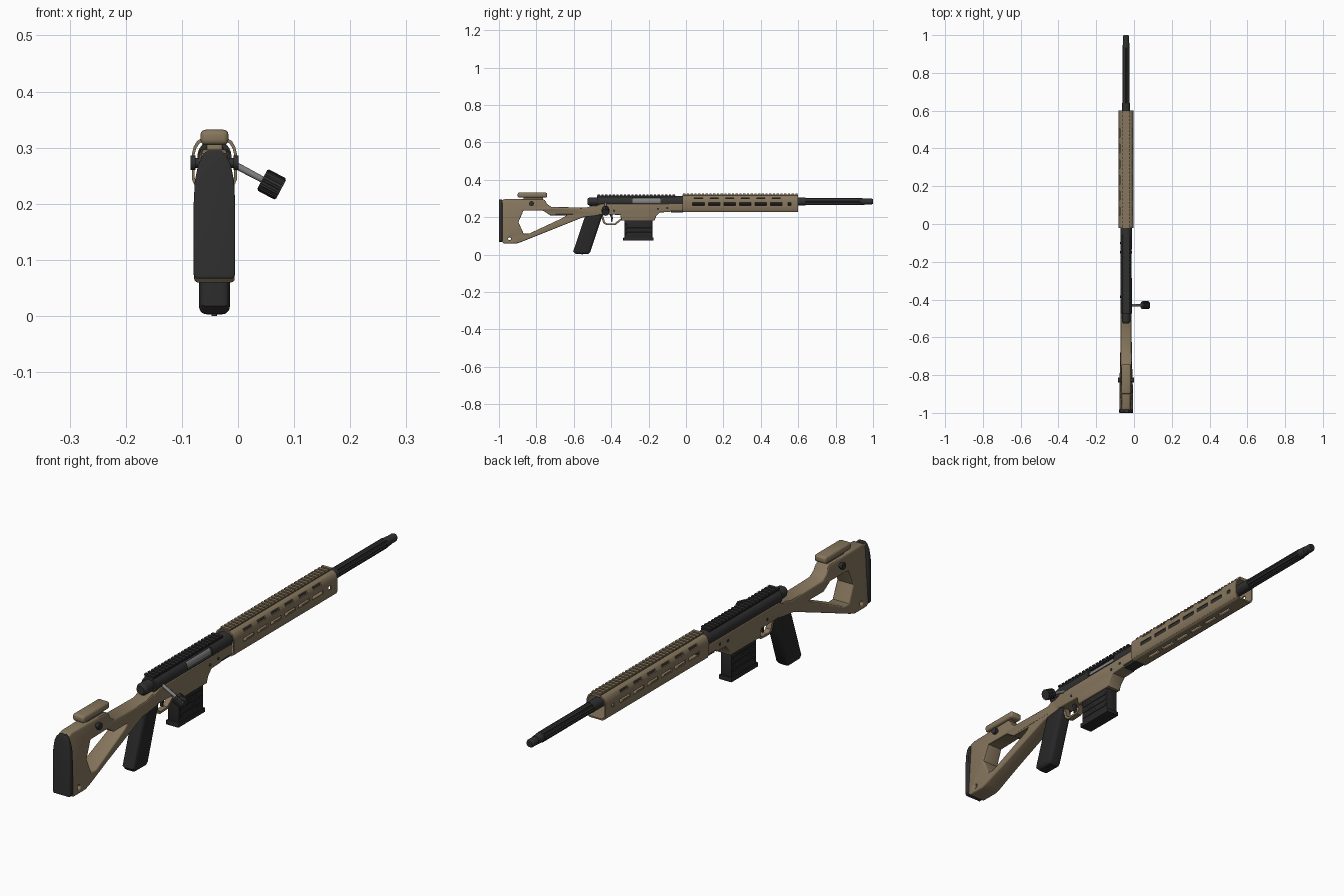
import bpy, bmesh, math
from mathutils import Vector, Matrix

cube = bpy.data.objects.get("Cube")
if cube:
    bpy.data.objects.remove(cube, do_unlink=True)

CX = -0.042   # centre plane of the rifle
AX = 0.284    # height of the bore axis
parts = []


def material(name, r, g, b):
    m = bpy.data.materials.new(name)
    m.use_nodes = True
    m.diffuse_color = (r, g, b, 1)
    node = m.node_tree.nodes["Principled BSDF"]
    node.inputs["Base Color"].default_value = (r, g, b, 1)
    node.inputs["Roughness"].default_value = 0.6
    return m


TAN = material("tan", 0.24, 0.182, 0.11)
BLACK = material("black", 0.03, 0.03, 0.031)
DARK = material("dark polymer", 0.021, 0.021, 0.021)
STEEL = material("steel", 0.22, 0.22, 0.22)


def finish(name, bm, mat):
    bmesh.ops.remove_doubles(bm, verts=bm.verts, dist=1e-5)
    bmesh.ops.recalc_face_normals(bm, faces=bm.faces)
    me = bpy.data.meshes.new(name)
    bm.to_mesh(me)
    bm.free()
    me.materials.clear()
    me.materials.append(mat)
    ob = bpy.data.objects.new(name, me)
    bpy.context.collection.objects.link(ob)
    parts.append(ob)
    return ob


def plate(name, loops, half, mat, bevel=0.0, along="x", at=CX, res=2, shape=None):
    """Extrude closed outlines (first is outer, others are holes)."""
    cu = bpy.data.curves.new(name, "CURVE")
    cu.dimensions, cu.fill_mode = "2D", "BOTH"
    cu.extrude, cu.bevel_depth = half - bevel, bevel
    cu.bevel_resolution, cu.offset = res, -bevel
    for pts in loops:
        sp = cu.splines.new("POLY")
        sp.points.add(len(pts) - 1)
        for p, (a, b) in zip(sp.points, pts):
            p.co = (a, b, 0, 1)
        sp.use_cyclic_u = True
    tmp = bpy.data.objects.new("tmp", cu)
    bpy.context.collection.objects.link(tmp)
    dg = bpy.context.evaluated_depsgraph_get()
    me = bpy.data.meshes.new_from_object(tmp.evaluated_get(dg))
    bpy.data.objects.remove(tmp, do_unlink=True)
    bm = bmesh.new()
    bm.from_mesh(me)
    for v in bm.verts:
        a, b, c = v.co
        if along == "x":
            v.co = (at + c * (shape(a, b) if shape else 1), a, b)
        else:
            v.co = (CX + a, at - c, b)
    return finish(name, bm, mat)


def add_box(bm, lo, hi):
    lo, hi = Vector(lo), Vector(hi)
    mat = Matrix.Translation((lo + hi) / 2) @ Matrix.Diagonal((*(hi - lo), 1))
    return bmesh.ops.create_cube(bm, size=1, matrix=mat)["verts"]


def box(name, w, y, z, mat, bevel=0.0, segs=2):
    bm = bmesh.new()
    add_box(bm, (CX - w, y[0], z[0]), (CX + w, y[1], z[1]))
    if bevel:
        bmesh.ops.bevel(bm, geom=bm.edges[:], offset=bevel, segments=segs,
                        profile=0.5, affect="EDGES")
    return finish(name, bm, mat)


def rod(name, p, q, r, mat, r2=None, n=24):
    p, q = Vector(p), Vector(q)
    d = q - p
    rot = d.to_track_quat("Z", "Y").to_matrix().to_4x4()
    bm = bmesh.new()
    bmesh.ops.create_cone(bm, cap_ends=True, segments=n, radius1=r,
                          radius2=r if r2 is None else r2, depth=d.length,
                          matrix=Matrix.Translation((p + q) / 2) @ rot)
    return finish(name, bm, mat)


def bore_rod(name, y0, y1, r, mat, r2=None):
    return rod(name, (CX, y0, AX), (CX, y1, AX), r, mat, r2)


def cut(target, cutter):
    mod = target.modifiers.new("cut", "BOOLEAN")
    mod.operation, mod.object, mod.solver = "DIFFERENCE", cutter, "EXACT"
    dg = bpy.context.evaluated_depsgraph_get()
    me = bpy.data.meshes.new_from_object(target.evaluated_get(dg))
    target.modifiers.clear()
    me.materials.clear()
    me.materials.append(TAN if target.name == "handguard" else BLACK)
    for p in me.polygons:
        p.material_index = 0
    target.data = me
    parts.remove(cutter)
    bpy.data.objects.remove(cutter, do_unlink=True)


def circle(a, b, r, n=14):
    return [(a + r * math.cos(i * math.tau / n), b + r * math.sin(i * math.tau / n))
            for i in range(n)]


def mirrored(half):
    return half + [(-a, b) for a, b in reversed(half)]


def rail(name, y0, y1, z, w, mat):
    bm = bmesh.new()
    add_box(bm, (CX - w * 0.8, y0, z - 0.012), (CX + w * 0.8, y1, z - 0.005))
    for i in range(round((y1 - y0) / 0.02)):
        y = y0 + 0.02 * i
        add_box(bm, (CX - w, y + 0.003, z - 0.0055), (CX + w, y + 0.015, z))
    return finish(name, bm, mat)


# Skeleton stock, tapering toward the neck and the comb
def stock_width(y, z):
    t = min(max((y + 0.86) / 0.16, 0), 1)
    comb = 1 - 0.4 * min(max((z - 0.225) / 0.07, 0), 1) * (1 - t)
    return (1 - 0.19 * t) * comb


outline = [(-0.985, 0.07), (-0.975, 0.06), (-0.905, 0.06), (-0.88, 0.068),
           (-0.76, 0.116), (-0.55, 0.2), (-0.46, 0.212), (-0.46, 0.262),
           (-0.5, 0.262), (-0.53, 0.252), (-0.72, 0.255), (-0.742, 0.27),
           (-0.755, 0.292), (-0.765, 0.297), (-0.97, 0.297), (-0.985, 0.29)]
opening = [(-0.896, 0.174), (-0.869, 0.236), (-0.765, 0.236), (-0.725, 0.21),
           (-0.64, 0.21), (-0.66, 0.196), (-0.84, 0.112), (-0.868, 0.112)]
plate("stock", [outline, opening, circle(-0.943, 0.085, 0.008)], 0.036, TAN,
      bevel=0.006, shape=stock_width)

# Rubber butt pad with shallow ribs
pad = mirrored([(0.032, 0.067), (0.037, 0.073), (0.037, 0.2), (0.035, 0.24),
                (0.029, 0.27), (0.021, 0.287), (0.012, 0.295)])
plate("butt_pad", [pad], 0.009, BLACK, bevel=0.003, along="y", at=-0.991)
for i in range(4):
    box("pad_rib", 0.03, (-1.0, -0.995), (0.085 + i * 0.012, 0.09 + i * 0.012), BLACK)

# Cheek rest and its adjuster
box("cheek_rest", 0.025, (-0.9, -0.742), (0.305, 0.332), TAN, 0.009, 3)
box("cheek_post", 0.014, (-0.87, -0.765), (0.28, 0.31), TAN, 0.003)
rod("cheek_adjuster", (CX - 0.036, -0.826, 0.273), (CX + 0.036, -0.826, 0.273), 0.009, BLACK)
for s in (-1, 1):
    rod("cheek_knob", (CX + s * 0.034, -0.826, 0.273), (CX + s * 0.043, -0.826, 0.273),
        0.013, BLACK)

# Pistol grip
grip = [(-0.53, 0.225), (-0.445, 0.218), (-0.452, 0.195), (-0.512, 0.014), (-0.524, 0.003),
        (-0.59, 0.004), (-0.603, 0.018), (-0.545, 0.19)]
plate("pistol_grip", [grip], 0.0275, DARK, bevel=0.014, res=4)
rod("grip_screw", (CX, -0.555, 0), (CX, -0.555, 0.01), 0.005, BLACK, n=12)

# Chassis with magazine well
chassis = [(-0.475, 0.215), (-0.352, 0.213), (-0.345, 0.182), (-0.168, 0.182),
           (-0.16, 0.205), (-0.14, 0.226), (-0.085, 0.228), (-0.08, 0.235), (-0.018, 0.235),
           (-0.018, 0.274), (-0.45, 0.272), (-0.49, 0.258)]
plate("chassis", [chassis], 0.03, TAN, bevel=0.004)
box("chassis_insert", 0.022, (-0.08, -0.015), (0.226, 0.24), BLACK)
for y, z in ((-0.1, 0.25), (-0.385, 0.235), (-0.15, 0.245)):
    rod("chassis_pin", (CX - 0.031, y, z), (CX + 0.031, y, z), 0.006, BLACK, n=16)

# Trigger guard and trigger
guard = [(-0.46, 0.22), (-0.442, 0.168), (-0.425, 0.158), (-0.375, 0.16), (-0.345, 0.185),
         (-0.345, 0.197), (-0.38, 0.168), (-0.42, 0.166), (-0.433, 0.174), (-0.447, 0.22)]
plate("trigger_guard", [guard], 0.011, TAN)
trigger = [(-0.41, 0.218), (-0.4, 0.195), (-0.402, 0.177), (-0.395, 0.175),
           (-0.391, 0.195), (-0.395, 0.218)]
plate("trigger", [trigger], 0.005, BLACK)

# Magazine
box("magazine", 0.024, (-0.328, -0.18), (0.085, 0.2), DARK, 0.004)
for z in (0.108, 0.132, 0.156):
    box("magazine_rib", 0.0255, (-0.32, -0.186), (z, z + 0.012), DARK, 0.001, 1)
box("magazine_base", 0.027, (-0.336, -0.174), (0.075, 0.092), DARK, 0.003)

# Receiver, with an ejection port showing the bolt
receiver = bore_rod("receiver", -0.475, -0.015, 0.0305, BLACK)
bm = bmesh.new()
add_box(bm, (CX + 0.012, -0.285, 0.277), (CX + 0.06, -0.135, 0.305))
cut(receiver, finish("port_cutter", bm, BLACK))
bore_rod("bolt", -0.3, -0.12, 0.0235, STEEL)
bore_rod("bolt_shroud", -0.515, -0.47, 0.0225, BLACK)
bore_rod("shroud_cap", -0.526, -0.515, 0.016, BLACK, 0.0225)
rail("receiver_rail", -0.475, -0.055, 0.321, 0.0215, BLACK)

# Bolt handle with a ribbed knob
root, tip = Vector((CX + 0.02, -0.43, 0.278)), Vector((0.06, -0.43, 0.2345))
axis = (tip - root).normalized()
rod("bolt_handle", root, tip, 0.0065, STEEL, 0.0055, 16)
rod("bolt_knob", tip - axis * 0.019, tip + axis * 0.019, 0.0195, BLACK)
for i in range(12):
    side = Matrix.Rotation(i * math.tau / 12, 3, axis) @ Vector((0, 0.0185, 0))
    rod("knob_rib", tip - axis * 0.017 + side, tip + axis * 0.017 + side, 0.003, BLACK, n=6)

# Hollow handguard with rows of slots
outer = mirrored([(0.027, 0.227), (0.035, 0.232), (0.04, 0.243), (0.04, 0.29), (0.037, 0.302),
                  (0.031, 0.312), (0.022, 0.317)])
inner = [(a * 0.88, 0.272 + (b - 0.272) * 0.88) for a, b in outer]
handguard = plate("handguard", [outer, inner], 0.31, TAN, along="y", at=0.29)
bm = bmesh.new()
for i in range(6):
    y0 = 0.036 + i * 0.083
    y1 = y0 + 0.063
    add_box(bm, (CX - 0.06, y0, 0.264), (CX + 0.06, y1, 0.278))
    add_box(bm, (CX - 0.007, y0, 0.21), (CX + 0.007, y1, 0.24))
    for s in (-1, 1):
        xs = sorted((CX + s * 0.03, CX + s * 0.05))
        add_box(bm, (xs[0], y0 + 0.008, 0.299), (xs[1], y1 - 0.008, 0.309))
add_box(bm, (CX - 0.06, 0.546, 0.264), (CX + 0.06, 0.562, 0.278))
cut(handguard, finish("slot_cutter", bm, TAN))
rail("handguard_rail", -0.018, 0.6, 0.326, 0.02, TAN)

# Barrel with flutes and a stepped muzzle
bore_rod("barrel_shank", -0.02, 0.64, 0.0205, BLACK)
flutes = []
for i in range(64):
    t = i * math.tau / 64
    r = 0.0195 - 0.0035 * max(0, math.cos(8 * t))
    flutes.append((r * math.cos(t), AX + r * math.sin(t)))
plate("barrel_flutes", [flutes], 0.15, BLACK, along="y", at=0.785)
bore_rod("barrel_collar", 0.93, 0.965, 0.0185, BLACK, 0.0165)
bore_rod("muzzle_thread", 0.96, 0.993, 0.0155, BLACK)
bore_rod("muzzle_crown", 0.993, 1.0, 0.0155, BLACK, 0.012)
bore_rod("muzzle_bore", 0.99, 1.0005, 0.006, DARK)

# Smooth shading with sharp edges kept
bpy.ops.object.select_all(action="DESELECT")
for ob in parts:
    ob.select_set(True)
bpy.context.view_layer.objects.active = parts[0]
bpy.ops.object.shade_smooth_by_angle(angle=math.radians(32))
